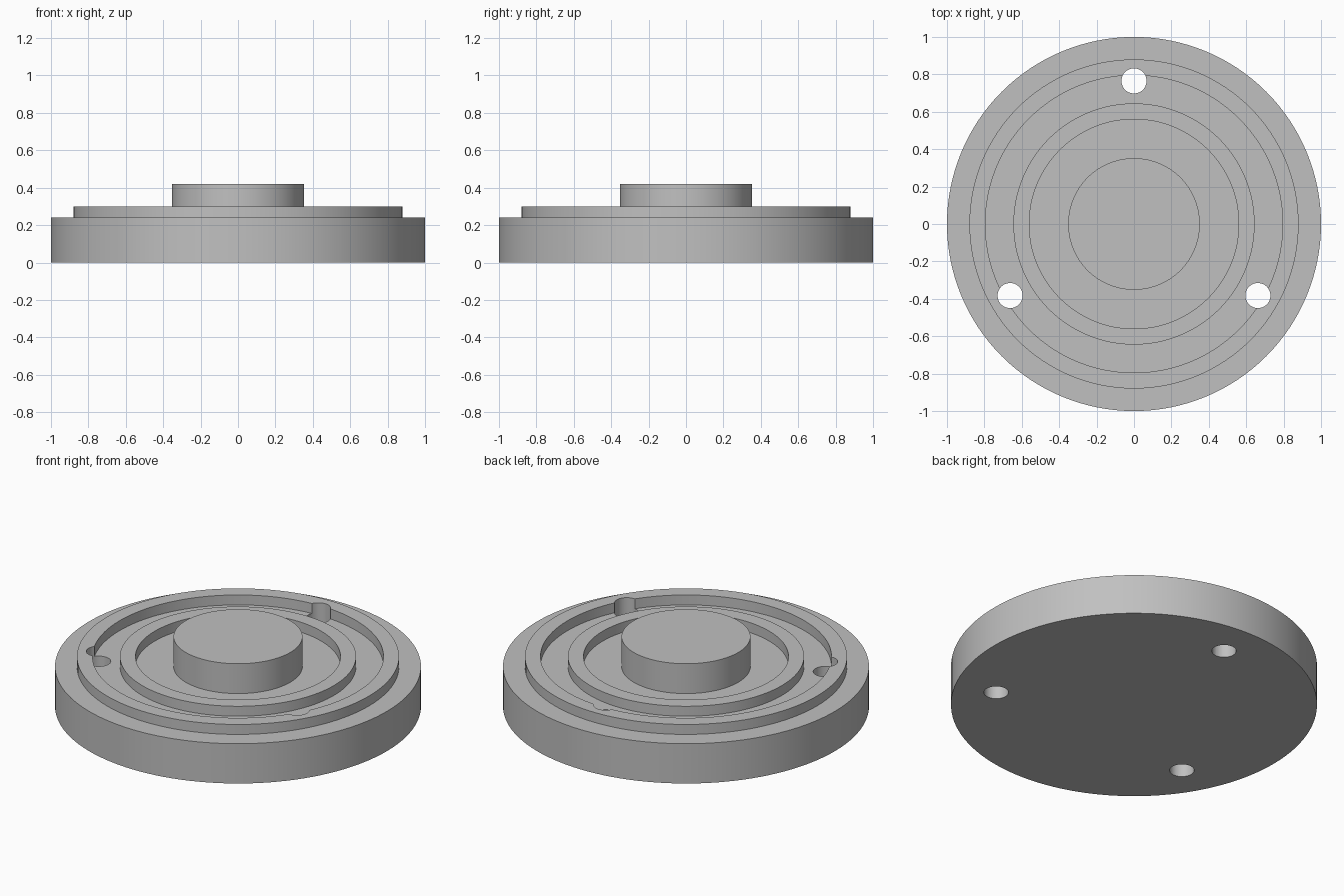
import bpy
import bmesh
from math import radians, sin, cos

cube = bpy.data.objects.get("Cube")
if cube:
    bpy.data.objects.remove(cube, do_unlink=True)

# Single grey finish
grey = bpy.data.materials.new("plain grey")
grey.use_nodes = True
colour = (0.53, 0.53, 0.53, 1)
grey.diffuse_color = colour
grey.node_tree.nodes["Principled BSDF"].inputs["Base Color"].default_value = colour

SEGMENTS = 128
LEDGE, RIM, BOSS = 0.24, 0.30, 0.42


def lathe(name, profile):
    """Spin a radius/height profile that starts and ends on the z axis."""
    bm = bmesh.new()
    verts = [bm.verts.new((r, 0, z)) for r, z in profile]
    edges = [bm.edges.new(pair) for pair in zip(verts, verts[1:])]
    bmesh.ops.spin(bm, geom=verts + edges, cent=(0, 0, 0), axis=(0, 0, 1),
                   angle=radians(360), steps=SEGMENTS, use_merge=True)
    bmesh.ops.remove_doubles(bm, verts=bm.verts, dist=0.0001)
    bmesh.ops.recalc_face_normals(bm, faces=bm.faces)
    mesh = bpy.data.meshes.new(name)
    bm.to_mesh(mesh)
    bm.free()
    mesh.materials.append(grey)
    obj = bpy.data.objects.new(name, mesh)
    bpy.context.collection.objects.link(obj)
    return obj


# Stepped disc: base, outer rim, groove, inner ring, recess, central boss
flange = lathe("flange_disc", [
    (0, 0), (1, 0), (1, LEDGE),
    (0.88, LEDGE), (0.88, RIM), (0.795, RIM), (0.795, LEDGE),
    (0.645, LEDGE), (0.645, RIM), (0.56, RIM), (0.56, LEDGE),
    (0.352, LEDGE), (0.352, BOSS), (0, BOSS),
])

# Three bolt holes straight through the disc
for i in range(3):
    angle = radians(90 + 120 * i)
    bpy.ops.mesh.primitive_cylinder_add(
        vertices=48, radius=0.067, depth=1,
        location=(0.765 * cos(angle), 0.765 * sin(angle), 0.2))
    cutter = bpy.context.object
    cutter.name = f"bolt_hole_cutter_{i + 1}"
    cutter.data.materials.append(grey)
    cutter.hide_render = True
    cutter.hide_set(True)
    cut = flange.modifiers.new(f"bolt_hole_{i + 1}", "BOOLEAN")
    cut.operation = "DIFFERENCE"
    cut.solver = "EXACT"
    cut.object = cutter

# Smooth curved walls, crisp rims
bpy.ops.object.select_all(action="DESELECT")
flange.select_set(True)
bpy.context.view_layer.objects.active = flange
for mod in list(flange.modifiers):
    bpy.ops.object.modifier_apply(modifier=mod.name)
bpy.ops.object.shade_smooth_by_angle(angle=radians(30))
